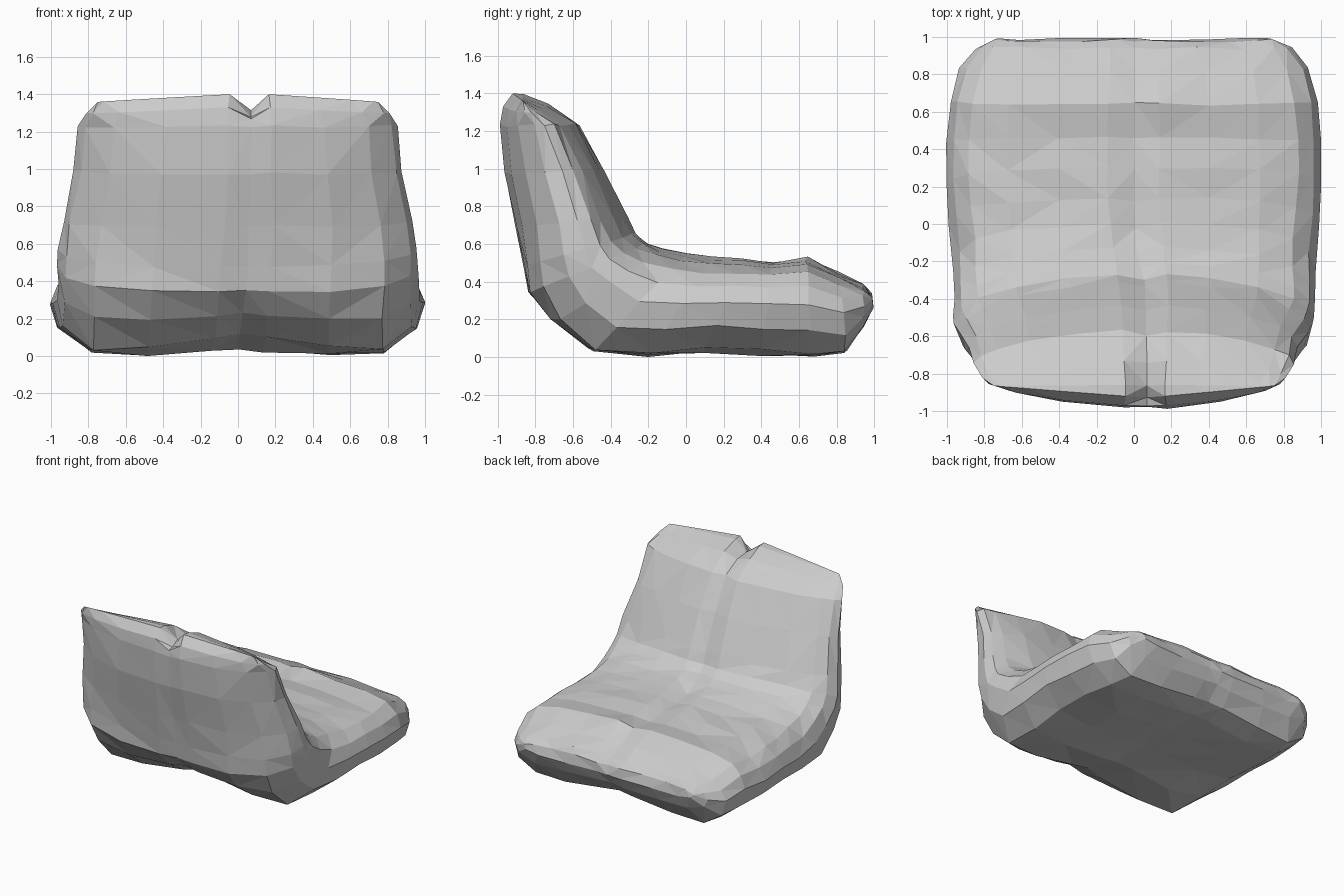
import bpy, bmesh, random
from mathutils import Vector

if "Cube" in bpy.data.objects:
    bpy.data.objects.remove(bpy.data.objects["Cube"])
random.seed(4)

grey = bpy.data.materials.new("plain grey")
grey.use_nodes = True
colour = (0.6, 0.6, 0.6, 1)
grey.diffuse_color = colour
grey.node_tree.nodes["Principled BSDF"].inputs["Base Color"].default_value = colour

# Path of sections from backrest top to seat edge:
# outer y, outer z, inner y, inner z, half width, backrest share, middle lift
SECTIONS = [
    (-.93, 1.43, -.86, 1.425, .75, 1, 0),
    (-.985, 1.36, -.73, 1.375, .81, 1, 0),
    (-1.0, 1.25, -.57, 1.26, .85, 1, 0),
    (-.98, 1.0, -.43, 1.02, .875, 1, 0),
    (-.93, .72, -.31, .76, .935, .9, 0),
    (-.88, .5, -.27, .68, .96, .7, 0),
    (-.86, .36, -.2, .63, .965, .5, 0),
    (-.73, .19, -.12, .6, .965, .3, .04),
    (-.53, .02, 0, .57, .97, .1, .1),
    (-.2, .02, .14, .55, .985, 0, .02),
    (.1, .05, .3, .54, 1, 0, 0),
    (.4, .03, .46, .53, 1, 0, .01),
    (.68, .01, .64, .55, .98, 0, .04),
    (.85, .02, .82, .47, .93, 0, .07),
    (.94, .17, .94, .41, .85, 0, .02),
    (.99, .28, .98, .36, .76, 0, 0),
]
# Half section: share of half width, share of thickness from outer to inner
HALF = [(.14, 1), (.4, .98), (.68, .94), (.88, .86), (.965, .72), (1, .54),
        (.96, .28), (.8, .06), (.5, 0), (.14, .02)]
RING = [(0, .95)] + HALF + [(0, .05)] + [(-a, t) for a, t in reversed(HALF)]
NOTCH = {0: .13, 1: .07}


def section_point(index, a, t):
    oy, oz, iy, iz, width, back, lift = SECTIONS[index]
    t = .5 + (t - .5) * (1 - .4 * back * a * a)
    p = Vector((a * width, oy, oz)).lerp(Vector((a * width, iy, iz)), t)
    p.x += .07 * back * (1 - abs(a))
    p.y += .06 * back * abs(a) * (1 - t)      # back face rounds off to the sides
    p.z += lift * (1 - t) * max(0, 1 - 2 * a * a)   # edges arch between corners
    if index in NOTCH:
        p.z -= .045 * abs(a)
        if a == 0:                            # notch between the two halves
            p.z -= NOTCH[index] * (1 - .35 * t)
    else:
        p += Vector([random.uniform(-.008, .008) for _ in range(3)])
    return p


# Seat shell: one cushion sweeping from backrest into seat
bm = bmesh.new()
rings = [[bm.verts.new(section_point(i, a, t)) for a, t in RING]
         for i in range(len(SECTIONS))]
n = len(RING)
half = n // 2
for lower, upper in zip(rings, rings[1:]):
    for k in range(n):
        m = (k + 1) % n
        bm.faces.new((lower[k], lower[m], upper[m], upper[k]))

# Strips across the top rim and the seat's far edge
for ring in (rings[0], rings[-1]):
    for side in (1, -1):
        for k in range(half // 2):
            bm.faces.new([ring[side * j] for j in (k, k + 1, half - k - 1, half - k)])

bmesh.ops.triangulate(bm, faces=bm.faces[:])
bmesh.ops.recalc_face_normals(bm, faces=bm.faces[:])

# Stand the shell on the ground
low = min(v.co.z for v in bm.verts)
for v in bm.verts:
    v.co.z -= low

mesh = bpy.data.meshes.new("seat_shell")
bm.to_mesh(mesh)
bm.free()
mesh.materials.append(grey)
seat = bpy.data.objects.new("seat_shell", mesh)
bpy.context.collection.objects.link(seat)
